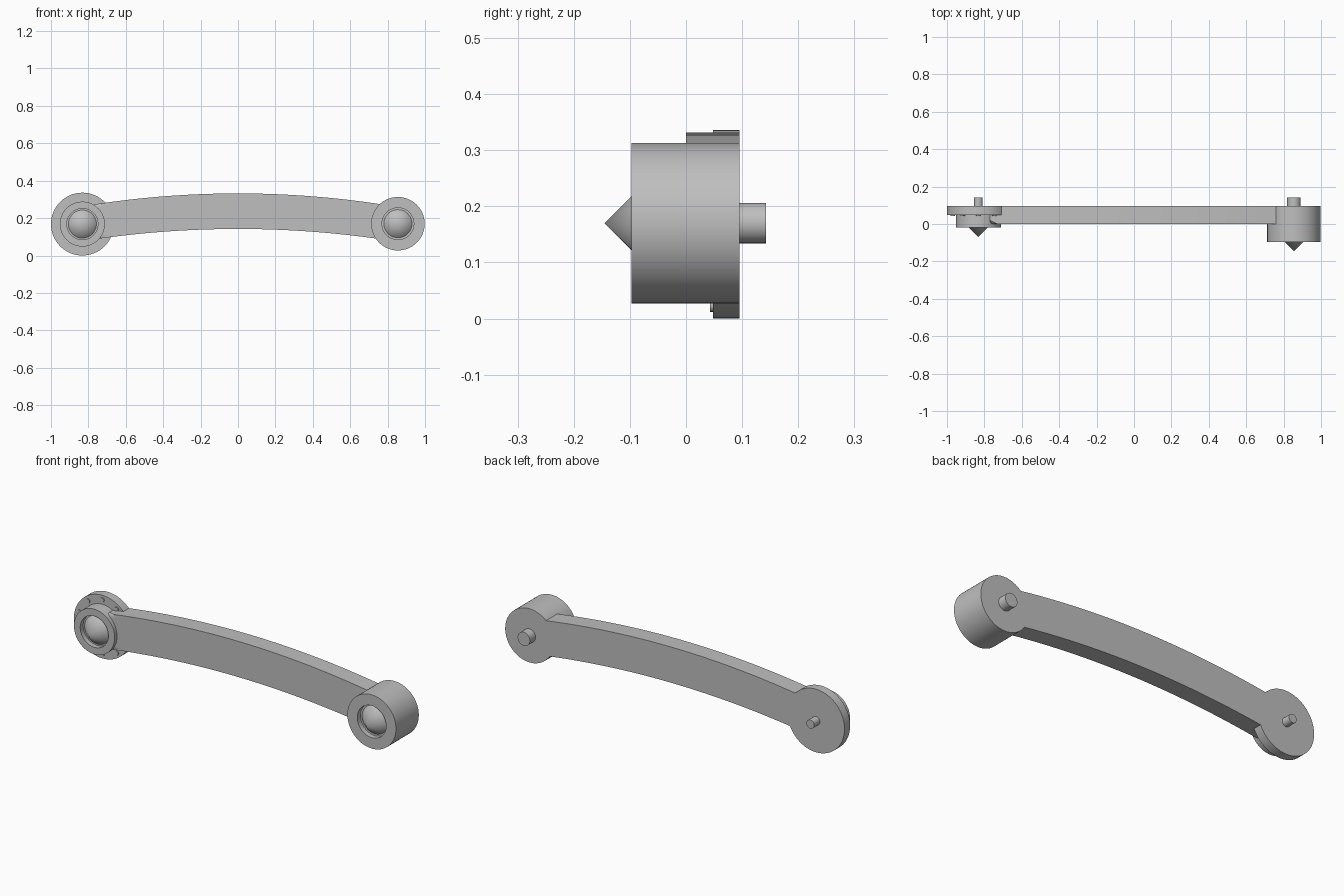
import bpy, bmesh, math

cube = bpy.data.objects.get("Cube")
if cube:
    bpy.data.objects.remove(cube)

grey = bpy.data.materials.new("plain grey")
grey.use_nodes = True
grey.diffuse_color = (0.52, 0.52, 0.52, 1)
grey.node_tree.nodes["Principled BSDF"].inputs["Base Color"].default_value = grey.diffuse_color


def finish(name, bm, angle=30):
    bmesh.ops.recalc_face_normals(bm, faces=bm.faces)
    mesh = bpy.data.meshes.new(name)
    bm.to_mesh(mesh)
    bm.free()
    mesh.materials.append(grey)
    ob = bpy.data.objects.new(name, mesh)
    bpy.context.collection.objects.link(ob)
    bpy.ops.object.select_all(action='DESELECT')
    ob.select_set(True)
    bpy.context.view_layer.objects.active = ob
    bpy.ops.object.shade_smooth_by_angle(angle=math.radians(angle))
    return ob


def lathe(name, x, z, profile, steps=64):
    """Spin (radius, y) points round an axis along y."""
    bm = bmesh.new()
    verts = [bm.verts.new((x + r, y, z)) for r, y in profile]
    edges = [bm.edges.new(pair) for pair in zip(verts, verts[1:])]
    bmesh.ops.spin(bm, geom=verts + edges, cent=(x, 0, z), axis=(0, 1, 0),
                   angle=math.tau, steps=steps)
    bmesh.ops.remove_doubles(bm, verts=bm.verts, dist=1e-5)
    return finish(name, bm)


def joint(side, x, z, radius, hole, front, floor, pin):
    """Round housing with a recessed cone in front and a pin behind."""
    back, cone = 0.095, 0.075
    lathe(side + "_housing", x, z, [(0, floor), (hole, floor), (hole, front),
                                    (radius, front), (radius, back), (0, back)])
    lathe(side + "_cone", x, z, [(0, floor - cone), (cone, floor), (0, floor)])
    lathe(side + "_pin", x, z, [(0, back), (pin, back), (pin, 0.143), (0, 0.143)], 32)


RX, RZ = -0.832, 0.168
joint("right", RX, RZ, 0.12, 0.083, -0.02, 0.005, 0.023)
joint("left", 0.855, 0.17, 0.143, 0.085, -0.097, -0.07, 0.036)

# Flange behind the right housing, with a ring of bolts
lathe("right_flange", RX, RZ, [(0, 0.048), (0.168, 0.048), (0.168, 0.095), (0, 0.095)])
for i in range(10):
    a = math.tau * i / 10
    lathe(f"flange_bolt_{i + 1}", RX + 0.144 * math.sin(a), RZ + 0.144 * math.cos(a),
          [(0, 0.043), (0.012, 0.043), (0.012, 0.05), (0, 0.05)], 16)

# Bowed arm with rounded front edges; its right end wraps the housing
N, X0, X1 = 40, -0.77, 0.8
xs = [X0 + (X1 - X0) * i / N for i in range(N + 1)]
top = [(x, 0.332 - 0.099 * x * x) for x in xs]
bottom = [(x, 0.142 - 0.094 * x * x) for x in reversed(xs)]
end = [(-0.741, 0.12), (-0.735, 0.168), (-0.741, 0.22)]
bm = bmesh.new()
face = bm.faces.new([bm.verts.new((x, 0, z)) for x, z in top + bottom + end])
rims = [e for e in face.edges
        if abs(e.verts[0].co.x - e.verts[1].co.x) > 0.035]
ext = bmesh.ops.extrude_face_region(bm, geom=[face], use_keep_orig=True)
for v in ext["geom"]:
    if isinstance(v, bmesh.types.BMVert):
        v.co.y = 0.095
bmesh.ops.bevel(bm, geom=rims, offset=0.02, segments=6, profile=0.5, affect='EDGES')
finish("arm", bm)
